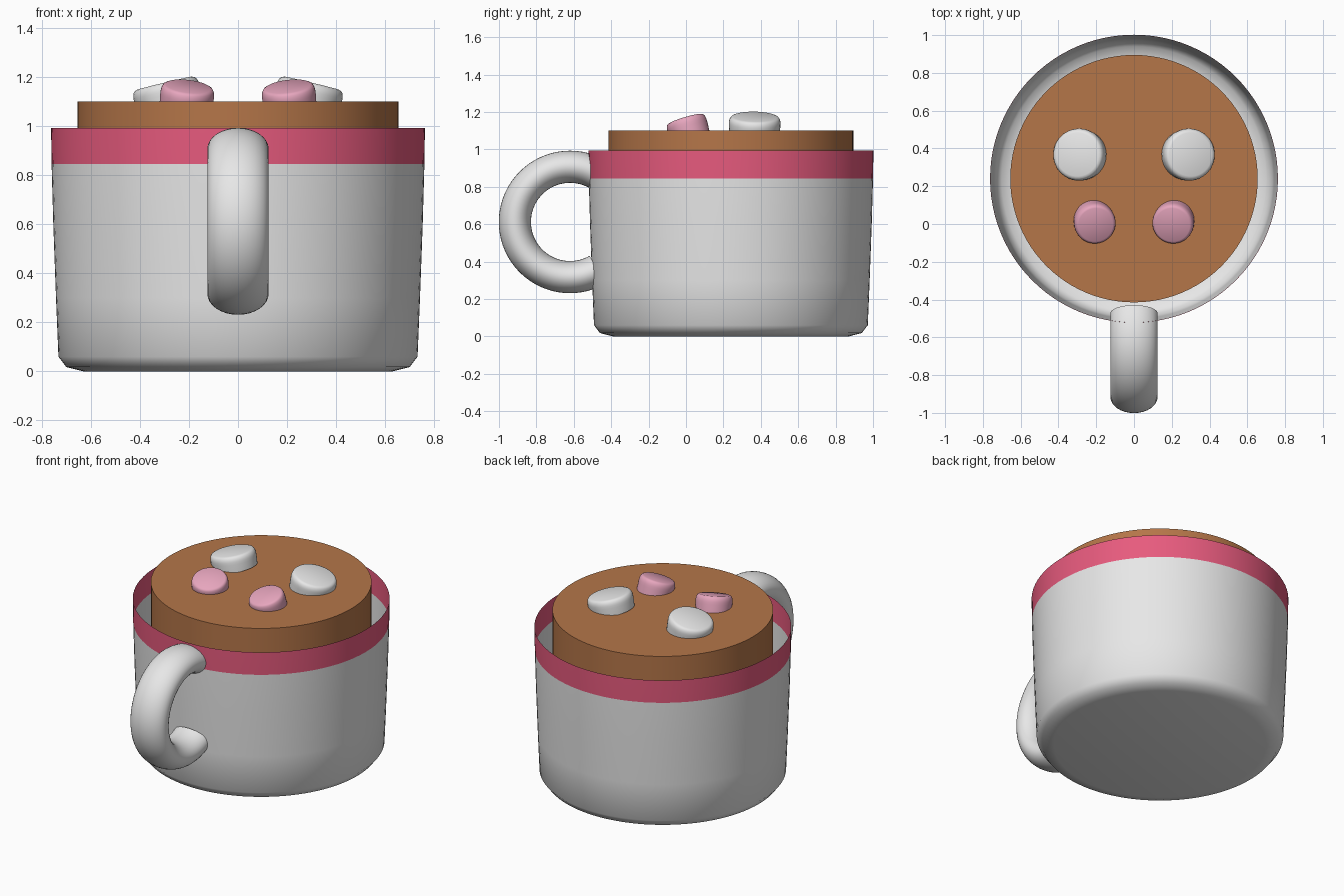
import bpy, bmesh
from math import radians, sin, cos, pi
from mathutils import Matrix, Vector

default = bpy.data.objects.get("Cube")
if default:
    bpy.data.objects.remove(default, do_unlink=True)


def material(name, rgb):
    mat = bpy.data.materials.new(name)
    mat.use_nodes = True
    mat.diffuse_color = (*rgb, 1)
    mat.node_tree.nodes["Principled BSDF"].inputs["Base Color"].default_value = (*rgb, 1)
    return mat


WHITE = material("white ceramic", (0.8, 0.8, 0.8))
ROSE = material("rose band", (1.0, 0.13, 0.26))
COCOA = material("cocoa brown", (0.46, 0.18, 0.066))
PINK = material("pale pink", (0.84, 0.4, 0.54))


def finish(bm, name, mats, matrix=Matrix(), angle=45):
    mesh = bpy.data.meshes.new(name)
    bm.to_mesh(mesh)
    bm.free()
    obj = bpy.data.objects.new(name, mesh)
    bpy.context.collection.objects.link(obj)
    for mat in mats:
        mesh.materials.append(mat)
    obj.matrix_world = matrix
    bpy.ops.object.select_all(action='DESELECT')
    bpy.context.view_layer.objects.active = obj
    obj.select_set(True)
    bpy.ops.object.shade_smooth_by_angle(angle=radians(angle))
    return obj


def bridge(bm, a, b):
    n = len(a)
    for i in range(n):
        bm.faces.new((a[i], a[(i + 1) % n], b[(i + 1) % n], b[i]))


def lathe(profile, sides, cap_top):
    """Spin (radius, height) points, listed bottom to top, about z."""
    bm = bmesh.new()
    rings = [[bm.verts.new((r * cos(2 * pi * i / sides), r * sin(2 * pi * i / sides), z))
              for i in range(sides)] for r, z in profile]
    for low, high in zip(rings, rings[1:]):
        bridge(bm, low, high)
    bm.faces.new(rings[0][::-1])
    if cap_top:
        bm.faces.new(rings[-1])
    return bm


CENTRE = Matrix.Translation((0, 0.24, 0))

# Cup: thin open shell with a coloured band at the rim
cup = lathe([(0.63, 0), (0.70, 0.018), (0.732, 0.06), (0.742, 0.3),
             (0.753, 0.6), (0.76, 0.845), (0.762, 0.993)], 96, False)
for face in cup.faces:
    face.material_index = int(face.calc_center_median().z > 0.85)
finish(cup, "cup", [WHITE, ROSE], CENTRE)

# Cocoa filling standing proud of the rim
finish(lathe([(0.655, 0.03), (0.655, 1.1)], 96, True), "cocoa_filling", [COCOA], CENTRE)

# Handle: oval tube swept along an open ring, ends buried in the cup
handle = bmesh.new()
rings, STEPS, SIDES = [], 48, 32
for s in range(STEPS + 1):
    a = radians(60 + 240 * s / STEPS)
    ring = []
    for k in range(SIDES):
        t = 2 * pi * k / SIDES
        rad = 0.295 + 0.086 * cos(t)
        ring.append(handle.verts.new((0.125 * sin(t), -0.62 + rad * cos(a), 0.612 + rad * sin(a))))
    rings.append(ring)
for a, b in zip(rings, rings[1:]):
    bridge(handle, a, b)
handle.faces.new(rings[0])
handle.faces.new(rings[-1])
bmesh.ops.recalc_face_normals(handle, faces=handle.faces)
finish(handle, "handle", [WHITE])


# Marshmallows: soft-edged tilted discs, mirrored left and right
def marshmallow(name, mat, radius, cap, centre, normal):
    edge = radius - cap
    profile = [(radius * 0.97, -0.1), (radius, -0.05)]
    for i in range(5):
        t = radians(15 * i)
        profile.append((cap + edge * cos(t) * 1.0, -0.035 + 0.035 * sin(t)))
    profile.append((cap, 0))
    tilt = Vector(normal).to_track_quat('Z', 'Y').to_matrix().to_4x4()
    finish(lathe(profile, 40, True), name, [mat], Matrix.Translation(centre) @ tilt, 30)


for side, word in ((1, "left"), (-1, "right")):
    marshmallow("white_marshmallow_" + word, WHITE, 0.138, 0.115,
                (side * 0.30, 0.368, 1.175), (side * 0.24, 0.02, 1))
    marshmallow("pink_marshmallow_" + word, PINK, 0.11, 0.092,
                (side * 0.203, -0.005, 1.162), (side * -0.12, -0.3, 1))
